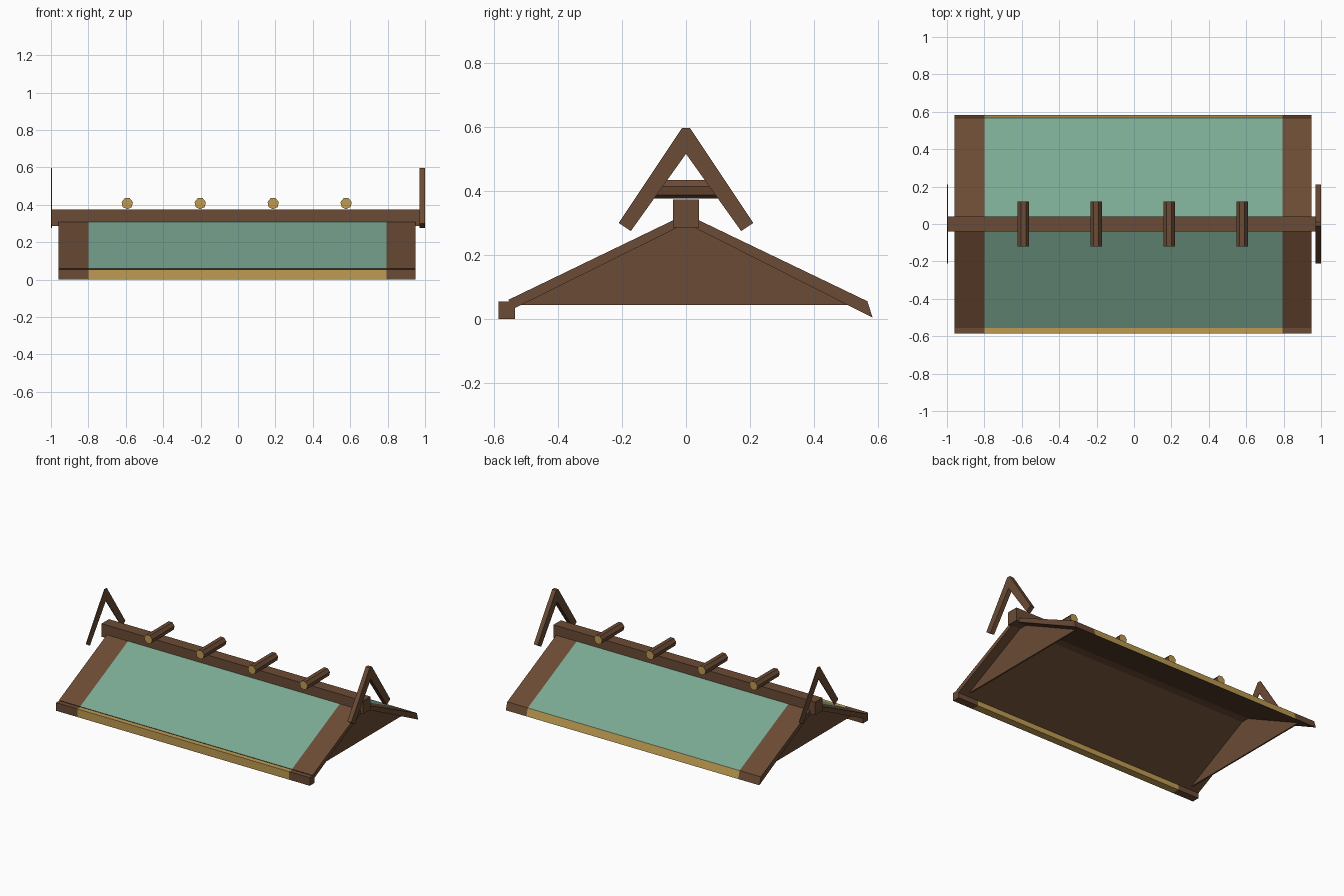
import bpy
import bmesh
import math

cube = bpy.data.objects.get("Cube")
if cube:
    bpy.data.objects.remove(cube, do_unlink=True)


def material(name, rgb):
    m = bpy.data.materials.new(name)
    m.use_nodes = True
    m.diffuse_color = (*rgb, 1)
    m.node_tree.nodes["Principled BSDF"].inputs["Base Color"].default_value = (*rgb, 1)
    return m


BROWN, GREEN, GOLD = 0, 1, 2
MATS = [material("dark wood", (0.147, 0.070, 0.035)),
        material("roof green", (0.195, 0.392, 0.292)),
        material("gold trim", (0.515, 0.328, 0.085))]


def finish(name, bm, rule):
    """Turn a bmesh into an object, colouring each face by a rule."""
    bmesh.ops.recalc_face_normals(bm, faces=bm.faces)
    for f in bm.faces:
        f.material_index = rule(f.calc_center_median(), f.normal)
    mesh = bpy.data.meshes.new(name)
    bm.to_mesh(mesh)
    bm.free()
    for m in MATS:
        mesh.materials.append(m)
    ob = bpy.data.objects.new(name, mesh)
    bpy.context.collection.objects.link(ob)
    return ob


def prism(name, profile, stations, rule=lambda c, n: BROWN):
    """Sweep a closed (y, z) profile along x through the given stations."""
    bm = bmesh.new()
    rings = [[bm.verts.new((x, y, z)) for y, z in profile] for x in stations]
    for a, b in zip(rings, rings[1:]):
        for i in range(len(profile)):
            j = (i + 1) % len(profile)
            bm.faces.new((a[i], a[j], b[j], b[i]))
    bm.faces.new(rings[0])
    bm.faces.new(rings[-1])
    return finish(name, bm, rule)


def rect(y0, y1, z0, z1):
    return [(y0, z0), (y1, z0), (y1, z1), (y0, z1)]


# Roof slab: green panels between wooden borders, gold back edge
def slab_colour(c, n):
    if abs(c.x) > 0.7:
        return BROWN
    if n.y > 0.8:
        return GOLD
    return GREEN if n.z > 0.5 else BROWN


SPAN = (-0.96, -0.8, 0.795, 0.95)
prism("roof_slab",
      [(-0.555, 0.06), (0, 0.328), (0.566, 0.056), (0.582, 0.005),
       (0, 0.299), (-0.533, 0.035)], SPAN, slab_colour)

# Front eave beam with gold middle
prism("front_eave_beam", rect(-0.585, -0.533, 0, 0.055), SPAN,
      lambda c, n: GOLD if abs(c.x) < 0.7 else BROWN)

# Gable panels
for side, x in (("right", -0.89), ("left", 0.88)):
    prism(side + "_gable", [(-0.515, 0.045), (0.505, 0.045), (0, 0.305)],
          (x - 0.005, x + 0.005))

# Ridge beam
prism("ridge_beam", rect(-0.04, 0.04, 0.285, 0.374), (-1, 0.97))

# Crossed finials at the ridge ends
half = [(0.012, 0.597), (0.21, 0.3), (0.172, 0.275)]
finial = half + [(0, 0.516)] + [(-y, z) for y, z in reversed(half)]
prism("left_finial", finial, (0.97, 1.0))
prism("right_finial", finial, (-1.0, -0.995))

# Seven-sided ridge logs with gold ends
for i in range(4):
    x = -0.592 + 0.39 * i
    bm = bmesh.new()
    rings = []
    for y in (-0.12, 0.12):
        angles = [math.tau * k / 7 - math.pi / 2 for k in range(7)]
        rings.append([bm.verts.new((x + 0.031 * math.cos(a), y, 0.407 + 0.031 * math.sin(a)))
                      for a in angles])
    for k in range(7):
        j = (k + 1) % 7
        bm.faces.new((rings[0][k], rings[0][j], rings[1][j], rings[1][k]))
    for ring in rings:
        bm.faces.new(ring)
    finish(f"ridge_log_{i + 1}", bm, lambda c, n: GOLD if abs(n.y) > 0.9 else BROWN)
